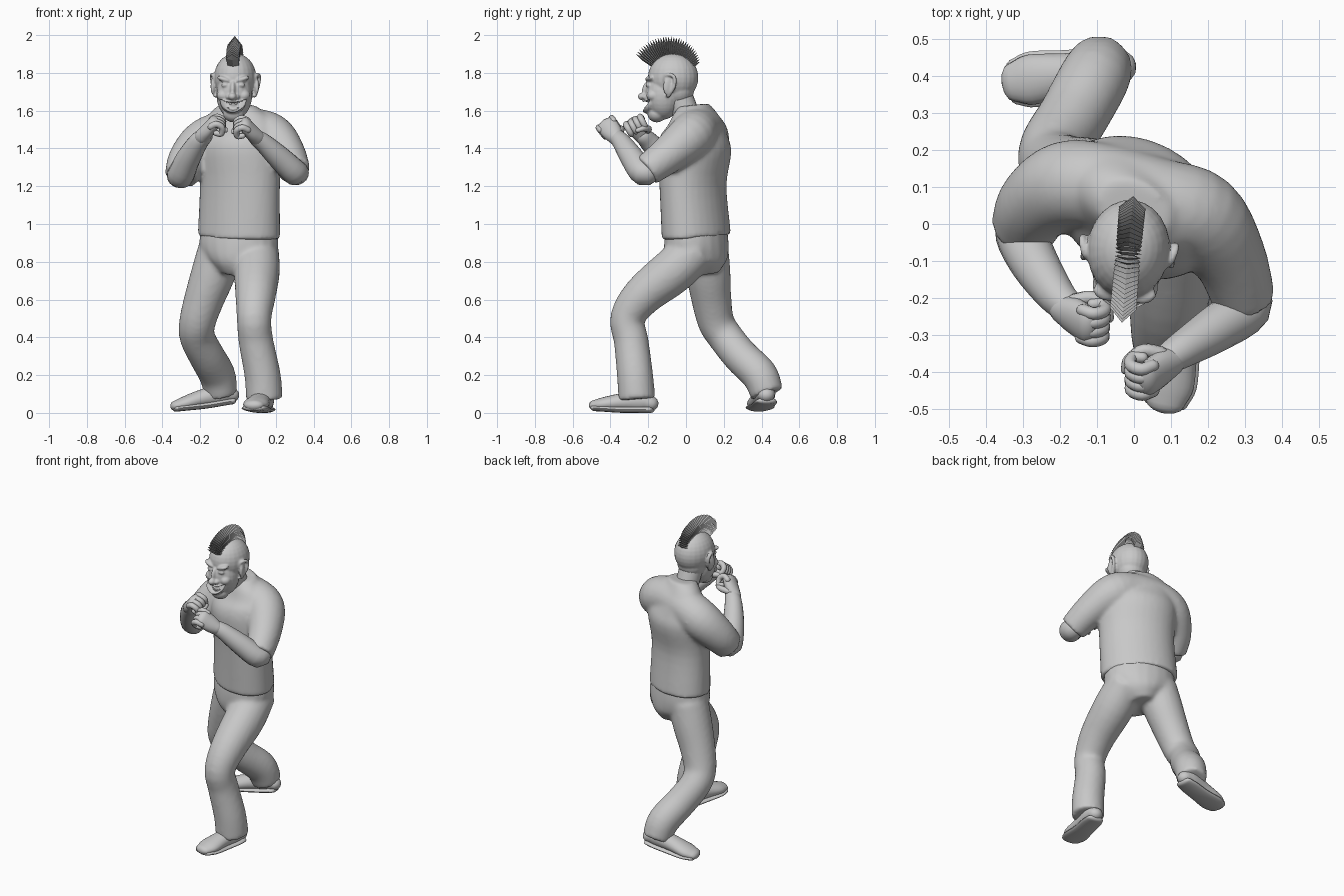
import bpy, bmesh, math
from mathutils import Vector, Matrix, Euler

default = bpy.data.objects.get("Cube")
if default:
    bpy.data.objects.remove(default)


def material(name, value):
    mat = bpy.data.materials.new(name)
    mat.use_nodes = True
    colour = (value, value, value, 1)
    mat.diffuse_color = colour
    mat.node_tree.nodes["Principled BSDF"].inputs["Base Color"].default_value = colour
    return mat


GREY = material("clay grey", .58)
HAIR = material("hair grey", .42)


def spline(keys, steps):
    """Smooth path through keys of position and half widths."""
    pts = [Vector(k if len(k) == 5 else (*k, k[-1])) for k in keys]
    pts = [pts[0] * 2 - pts[1]] + pts + [pts[-1] * 2 - pts[-2]]
    out = []
    for a, b, c, d in zip(pts, pts[1:], pts[2:], pts[3:]):
        for s in range(steps):
            t = s / steps
            out.append(b + (c - a) * (t / 2) + (a * 2 - b * 5 + c * 4 - d) * (t * t / 2)
                       + (b * 3 - a - c * 3 + d) * (t ** 3 / 2))
    return out + [pts[-2]]


def tube(bm, keys, side=(1, 0, 0), sides=20, steps=4, rounded=False):
    """Loft elliptical rings along a smooth path."""
    path = spline(keys, steps)
    rings = []
    for i, p in enumerate(path):
        nxt, prev = path[min(i + 1, len(path) - 1)], path[max(i - 1, 0)]
        tangent = (nxt - prev).to_3d().normalized()
        rings.append((p.to_3d(), tangent, p[3], p[4]))
    if rounded:
        def dome(ring, sign):
            pos, tan, a, b = ring
            r = min(a, b) * sign
            return [(pos + tan * r * math.sin(g), tan, a * math.cos(g), b * math.cos(g))
                    for g in (.5, 1, 1.4)]
        rings = dome(rings[0], -1)[::-1] + rings + dome(rings[-1], 1)
    loops = []
    for pos, tan, a, b in rings:
        u = Vector(side)
        u = (u - tan * u.dot(tan)).normalized()
        v = tan.cross(u)
        loops.append([bm.verts.new(pos + u * a * math.cos(w) + v * b * math.sin(w))
                      for w in (math.tau * j / sides for j in range(sides))])
    for low, high in zip(loops, loops[1:]):
        for j in range(sides):
            k = (j + 1) % sides
            bm.faces.new((low[j], low[k], high[k], high[j]))
    bm.faces.new(loops[0][::-1])
    bm.faces.new(loops[-1])


def ball(bm, centre, radii, turn=(0, 0, 0)):
    bmesh.ops.create_uvsphere(bm, u_segments=24, v_segments=16, radius=1,
                              matrix=Matrix.LocRotScale(Vector(centre), Euler(turn), Vector(radii)))


def finish(name, bm, mat=GREY, voxel=0, relax=0, cutter=None, angle=50):
    """Turn the bmesh into an object, fuse its pieces and set the shading."""
    bmesh.ops.recalc_face_normals(bm, faces=bm.faces)
    mesh = bpy.data.meshes.new(name)
    bm.to_mesh(mesh)
    bm.free()
    ob = bpy.data.objects.new(name, mesh)
    bpy.context.collection.objects.link(ob)
    mesh.materials.append(mat)
    bpy.ops.object.select_all(action='DESELECT')
    ob.select_set(True)
    bpy.context.view_layer.objects.active = ob
    if voxel:
        mod = ob.modifiers.new("fuse", 'REMESH')
        mod.mode, mod.voxel_size = 'VOXEL', voxel
        mod = ob.modifiers.new("relax", 'SMOOTH')
        mod.iterations = relax
    if cutter:
        mod = ob.modifiers.new("cut", 'BOOLEAN')
        mod.operation, mod.object = 'DIFFERENCE', cutter
    for mod in list(ob.modifiers):
        bpy.ops.object.modifier_apply(modifier=mod.name)
    if cutter:
        bpy.data.objects.remove(cutter)
    if angle:
        bpy.ops.object.shade_smooth_by_angle(angle=math.radians(angle))
    return ob


# Shirt: twisted torso, with one yoke running through both shoulders into the short sleeves
bm = bmesh.new()
tube(bm, [(.005, .055, .93, .232, .167), (.01, .037, 1.2, .226, .16), (.01, .045, 1.4, .236, .182),
          (.005, .052, 1.5, .215, .14), (0, .045, 1.58, .165, .1), (0, .04, 1.63, .1, .075)],
     side=(1, -.55, 0), sides=32)
tube(bm, [(-.3, -.015, 1.25, .09), (-.265, .053, 1.34, .106), (-.185, .105, 1.43, .12), (-.08, .1, 1.48, .118),
          (.07, .06, 1.495, .118), (.18, .02, 1.46, .122), (.258, -.09, 1.37, .101), (.3, -.21, 1.28, .085)],
     side=(0, 0, 1))
finish("shirt", bm, voxel=.012, relax=8)

# Trousers: pelvis and two bent legs, one forward and one back
bm = bmesh.new()
tube(bm, [(.005, .055, .98, .21, .155), (.005, .055, .88, .214, .165), (.005, .055, .8, .165, .16),
          (0, .06, .735, .09, .12)], side=(1, -.4, 0))
tube(bm, [(.1, .06, .87, .115), (.1, -.07, .75, .122), (.093, -.23, .62, .107), (.085, -.31, .5, .092),
          (.095, -.29, .38, .092), (.13, -.27, .2, .096), (.14, -.26, .07, .098)])
tube(bm, [(-.09, .105, .87, .12), (-.13, .118, .74, .118), (-.18, .135, .6, .106), (-.215, .16, .48, .097),
          (-.215, .21, .4, .094), (-.165, .29, .3, .095), (-.11, .39, .2, .096), (-.09, .43, .1, .088)])
finish("trousers", bm, voxel=.012, relax=8)


# Shoes: rounded upper on a flat sole with a slightly lifted toe
def shoe(side_name, place, yaw, pitch):
    outline = [(-.05, .045, .05, .04), (0, .055, .065, .06), (.1, .058, .058, .048),
               (.2, .068, .046, .038), (.255, .052, .04, .028)]
    upper, sole = bmesh.new(), bmesh.new()
    tube(upper, [(x, 0, z, w, h) for x, w, z, h in outline], side=(0, 1, 0), rounded=True)
    tube(sole, [(x, 0, .018 + max(x - .1, 0) * .06, w + .008, .018) for x, w, z, h in outline],
         side=(0, 1, 0), rounded=True)
    for part, mesh in (("shoe_upper", upper), ("shoe_sole", sole)):
        ob = finish(side_name + "_" + part, mesh)
        ob.location = place
        ob.rotation_euler = (0, pitch, yaw)


shoe("left", (.135, -.235, 0), math.atan2(-.27, -.055), 0)
shoe("right", (-.075, .42, .038), math.atan2(-.03, -.21), .16)


# Arms and fists
def arm(side_name, forearm, centre, along, palm):
    bm = bmesh.new()
    tube(bm, forearm, side=(0, 0, 1), rounded=True)
    finish(side_name + "_forearm", bm)
    d = Vector(along).normalized()
    p = Vector(palm)
    p = (p - d * p.dot(d)).normalized()
    across = d.cross(p)
    if across.z < 0:
        across.negate()
    c = Vector(centre)

    def at(a, b, w, r):
        return (*(c + d * a + p * b + across * w), r)

    bm = bmesh.new()
    tube(bm, [(*at(-.075, 0, 0, .042), .042), (*at(-.03, 0, 0, .052), .038),
              (*at(.03, 0, 0, .056), .032)], side=across, rounded=True)
    for i in range(4):
        w = (i - 1.5) * .028
        tube(bm, [at(.02, -.01, w, .017), at(.05, .005, w, .0175), at(.052, .04, w, .017),
                  at(.02, .058, w, .016), at(.005, .035, w, .015)], side=across, sides=10, rounded=True)
    tube(bm, [at(-.045, .01, .035, .02), at(-.015, .045, .05, .018), at(.02, .07, .03, .015),
              at(.03, .075, 0, .013)], side=d, sides=10, rounded=True)
    finish(side_name + "_fist", bm)


arm("left", [(.29, -.17, 1.3, .06), (.305, -.225, 1.27, .068), (.22, -.285, 1.35, .063),
             (.14, -.335, 1.425, .051), (.1, -.36, 1.455, .044)],
    (.055, -.405, 1.505), (-.55, -.45, .6), (-1, .2, -.3))
arm("right", [(-.3, .02, 1.29, .065), (-.305, -.03, 1.255, .07), (-.267, -.11, 1.34, .065),
              (-.213, -.19, 1.43, .053), (-.178, -.225, 1.465, .044)],
    (-.145, -.26, 1.515), (.5, -.35, .6), (1, .1, -.3))

# Neck
bm = bmesh.new()
tube(bm, [(0, .03, 1.5, .07), (-.01, -.01, 1.61, .07), (-.015, -.045, 1.7, .072)])
finish("neck", bm)

# Head: fused skull, nape, jaw, brows, nose, cheeks and ears, with the grin cut out
HEAD_PLACE, HEAD_YAW = (-.015, -.07, 0), -.09
half_smile = [(.035, -.125, 1.63), (.058, -.1, 1.655)]
smile = [(-x, y, z) for x, y, z in half_smile[::-1]] + [(0, -.135, 1.62)] + half_smile
bm = bmesh.new()
tube(bm, [(x, y - .014, z, a, .03) for (x, y, z), a in zip(smile, (.006, .021, .029, .021, .006))],
     side=(0, 0, 1), rounded=True)
cutter = finish("mouth_cutter", bm)

bm = bmesh.new()
ball(bm, (0, .002, 1.775), (.112, .134, .128))
ball(bm, (0, .03, 1.71), (.088, .083, .088))
ball(bm, (0, -.05, 1.685), (.095, .095, .132))
ball(bm, (0, -.085, 1.585), (.056, .05, .047))
tube(bm, [(*p, r) for p, r in zip(smile, (.016, .03, .036, .03, .016))], side=(0, 0, 1), rounded=True)
ball(bm, (0, -.137, 1.715), (.015, .025, .045), (-.3, 0, 0))
ball(bm, (0, -.16, 1.675), (.022, .026, .02))
for s in (-1, 1):
    ball(bm, (s * .022, -.142, 1.672), (.015, .018, .014))
    ball(bm, (s * .055, -.1, 1.68), (.034, .035, .03))
    ball(bm, (s * .045, -.115, 1.765), (.042, .028, .015), (0, -s * .3, 0))
    ball(bm, (s * .04, -.123, 1.735), (.023, .016, .013))
    ball(bm, (s * .11, -.01, 1.735), (.014, .032, .055), (-.15, 0, s * .4))
    tube(bm, [(s * .1, -.035, 1.76, .009), (s * .117, -.02, 1.79, .01), (s * .127, .018, 1.78, .01),
              (s * .12, .018, 1.73, .01), (s * .104, -.015, 1.68, .012)], sides=10, rounded=True)
head = finish("head", bm, voxel=.006, relax=2, cutter=cutter)

# Teeth: upper and lower rows following the grin
bm = bmesh.new()
for i in range(-3, 4):
    x = i * .0135
    for row in (-1, 1):
        spot = Vector((x, -.122 + x * x * 10, 1.62 + x * x * 11 + row * .019))
        size = Vector((.012, .012, .015))
        bmesh.ops.create_cube(bm, size=1, matrix=Matrix.LocRotScale(spot, Euler((0, 0, x * 15)), size))
teeth = finish("teeth", bm, angle=0)

# Mohawk: a fan of pointed blades over the skull
bm = bmesh.new()
blades = 32
for i in range(blades):
    f = i / (blades - 1)
    angle = math.radians(146 - 118 * f)
    out = Vector((0, math.cos(angle), math.sin(angle)))
    along = Vector((0, -out.z, out.y))
    hub = Vector((0, -.012, 1.775))
    tip = .224 - .045 * f ** 3
    rings = []
    for reach, wide in ((.1, .028), (tip * .8, .036)):
        rings.append([bm.verts.new(hub + out * reach + step) for step in
                      (Vector((wide, 0, 0)), along * .009, Vector((-wide, 0, 0)), along * -.009)])
    apex = bm.verts.new(hub + out * tip)
    bm.faces.new(rings[0])
    for j in range(4):
        k = (j + 1) % 4
        bm.faces.new((rings[0][j], rings[0][k], rings[1][k], rings[1][j]))
        bm.faces.new((rings[1][j], rings[1][k], apex))
mohawk = finish("mohawk", bm, HAIR, angle=0)

for ob in (head, teeth, mohawk):
    ob.location = HEAD_PLACE
    ob.rotation_euler.z = HEAD_YAW
